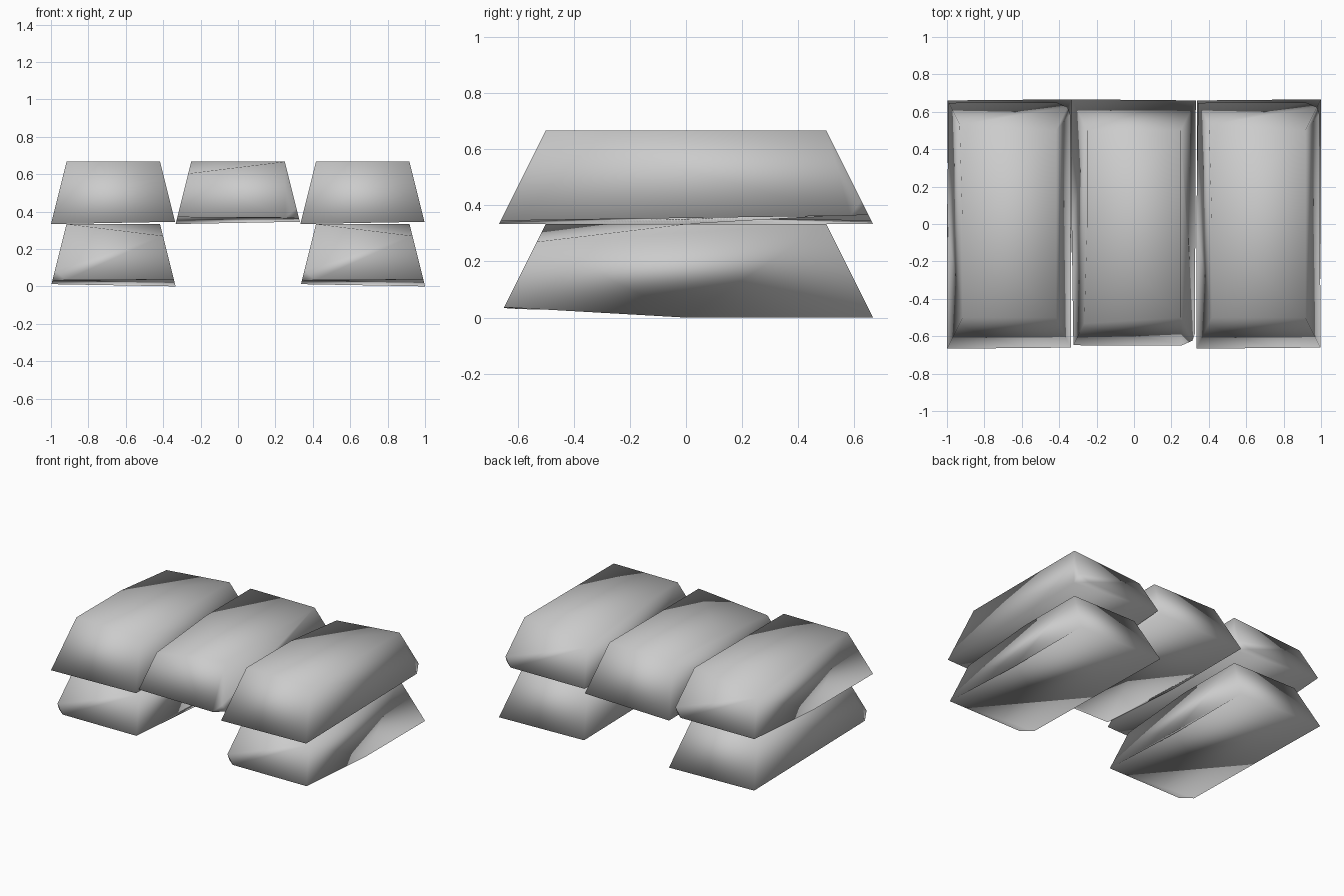
import bpy
import bmesh
from mathutils import Vector

if "Cube" in bpy.data.objects:
    bpy.data.objects.remove(bpy.data.objects["Cube"])

HEIGHT = 1 / 3
BOTTOM = (1 / 3, 2 / 3)   # half width, half length at the base
TOP = (0.25, 0.5)         # half width, half length at the top

grey = bpy.data.materials.new("plain_grey")
grey.use_nodes = True
colour = (0.6, 0.6, 0.6, 1)
grey.diffuse_color = colour
grey.node_tree.nodes["Principled BSDF"].inputs["Base Color"].default_value = colour


def wall_point(sx, sy, z):
    """Point on the tapered bar: sx, sy run from -1 to 1, at height z."""
    t = z / HEIGHT
    return Vector((sx * (BOTTOM[0] + (TOP[0] - BOTTOM[0]) * t),
                   sy * (BOTTOM[1] + (TOP[1] - BOTTOM[1]) * t), z))


# Worn bar: one sunken top corner, a lifted front base and a chipped base corner
points = {
    "base_front": wall_point(1, -1, 0.037),
    "base_mid": wall_point(1, 0, 0),
    "base_back": wall_point(1, 1, 0),
    "base_far": wall_point(-1, 1, 0.012),
    "chip_side": wall_point(-1, -0.9, 0.03),
    "chip_front": wall_point(-0.78, -1, 0.034),
    "chip_peak": wall_point(-1, -1, 0.085),
    "top_sunk": wall_point(1, -1, 0.27),
    "top_mid": wall_point(1, 0, HEIGHT),
    "top_back": wall_point(1, 1, HEIGHT),
    "top_far": wall_point(-1, 1, HEIGHT),
    "top_front": wall_point(-1, -1, HEIGHT),
}
faces = [
    "base_front chip_front chip_peak top_front top_sunk",
    "base_front top_sunk top_mid top_back base_back base_mid",
    "base_back top_back top_far base_far",
    "base_far top_far top_front chip_peak chip_side",
    "chip_front chip_side chip_peak",
    "top_sunk top_front top_mid",
    "top_mid top_front top_far",
    "top_mid top_far top_back",
    "base_front base_mid base_back",
    "base_front base_back base_far",
    "base_front base_far chip_side chip_front",
]


def add_bar(name, x, z, flip_x=1, flip_y=1):
    """One smooth bar; flips turn or mirror the worn corners."""
    bm = bmesh.new()
    verts = {key: bm.verts.new((p.x * flip_x, p.y * flip_y, p.z))
             for key, p in points.items()}
    for face in faces:
        bm.faces.new([verts[key] for key in face.split()]).smooth = True
    bmesh.ops.recalc_face_normals(bm, faces=bm.faces)
    mesh = bpy.data.meshes.new(name)
    bm.to_mesh(mesh)
    bm.free()
    mesh.materials.append(grey)
    bar = bpy.data.objects.new(name, mesh)
    bar.location = (x, 0, z)
    bpy.context.collection.objects.link(bar)


# Two bars below, three bars on top
for side, x in (("left", 2 / 3), ("right", -2 / 3)):
    add_bar("lower_bar_" + side, x, 0)
    add_bar("upper_bar_" + side, x, HEIGHT, -1, -1)
add_bar("upper_bar_middle", 0, HEIGHT, -1, 1)
